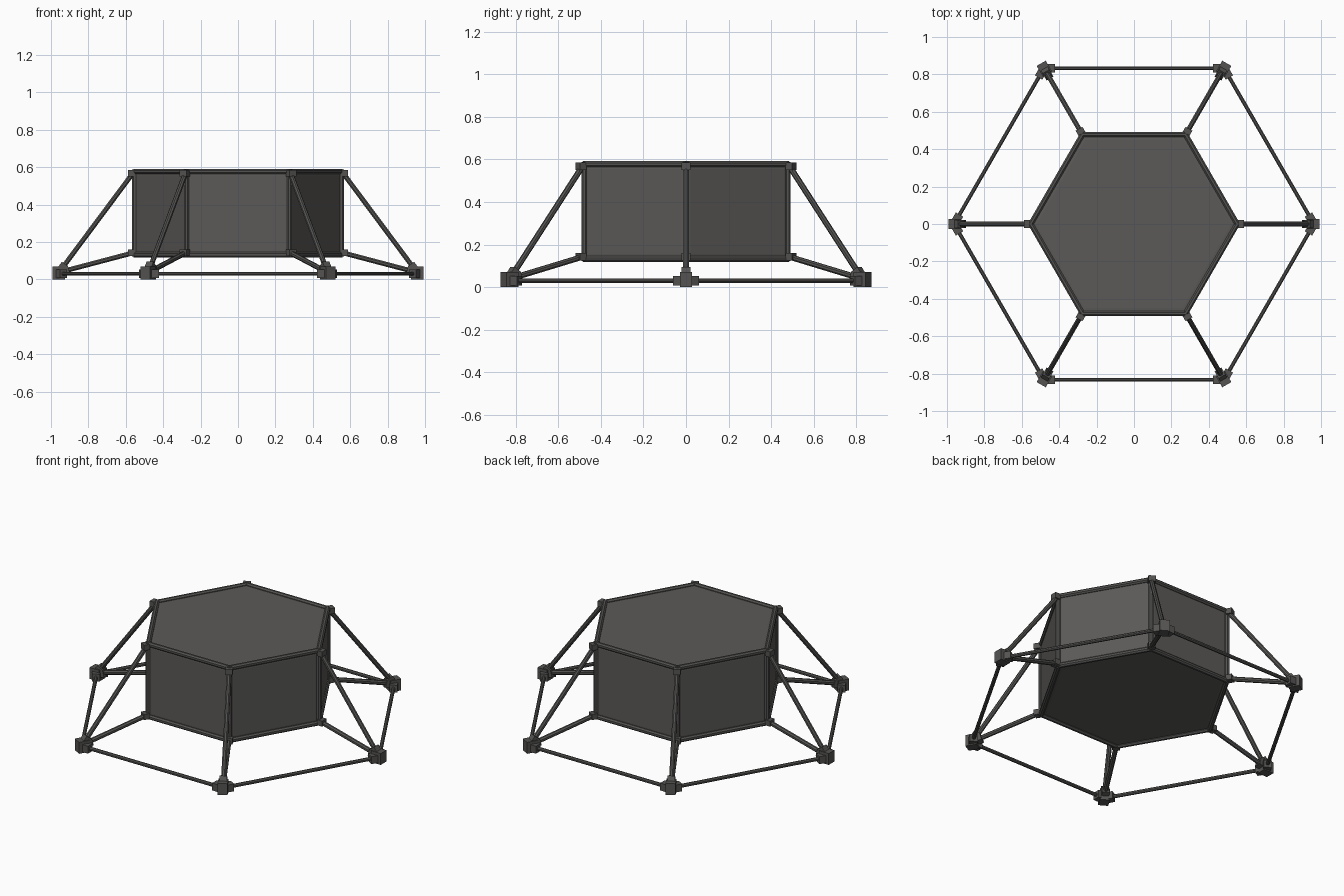
import bpy, bmesh, math
from mathutils import Vector, Matrix

if "Cube" in bpy.data.objects:
    bpy.data.objects.remove(bpy.data.objects["Cube"])


def material(name, c):
    m = bpy.data.materials.new(name)
    m.diffuse_color = (*c, 1)
    m.use_nodes = True
    m.node_tree.nodes["Principled BSDF"].inputs["Base Color"].default_value = m.diffuse_color
    return m


PANEL = material("charcoal panel", (0.105, 0.102, 0.097))
FRAME = material("dark metal frame", (0.09, 0.088, 0.085))


def finish(bm, name, mat):
    bmesh.ops.recalc_face_normals(bm, faces=bm.faces)
    me = bpy.data.meshes.new(name)
    bm.to_mesh(me)
    bm.free()
    ob = bpy.data.objects.new(name, me)
    bpy.context.collection.objects.link(ob)
    me.materials.append(mat)
    return ob


def polar(i, r, z):
    a = math.radians(60 * i)
    return Vector((r * math.cos(a), r * math.sin(a), z))


def rod(name, a, b, r, sides=8, mat=FRAME):
    bm = bmesh.new()
    d = b - a
    rot = d.to_track_quat('Z', 'Y').to_matrix().to_4x4()
    spin = Matrix.Rotation(math.pi / sides, 4, 'Z')
    bmesh.ops.create_cone(bm, cap_ends=True, segments=sides, radius1=r, radius2=r,
                          depth=d.length, matrix=Matrix.Translation((a + b) / 2) @ rot @ spin)
    ob = finish(bm, name, mat)
    if sides > 4:
        bpy.context.view_layer.objects.active = ob
        ob.select_set(True)
        bpy.ops.object.shade_smooth_by_angle()
        ob.select_set(False)
    return ob


def box(name, centre, size, turn):
    bm = bmesh.new()
    bmesh.ops.create_cube(bm, size=1, matrix=Matrix.Translation(centre)
                          @ Matrix.Rotation(turn, 4, 'Z') @ Matrix.Diagonal((*size, 1)))
    return finish(bm, name, FRAME)


# Hexagonal body with inset panels on every face
R, LOW, HIGH = 0.552, 0.132, 0.578
bm = bmesh.new()
bmesh.ops.create_cone(bm, cap_ends=True, segments=6, radius1=R, radius2=R, depth=HIGH - LOW,
                      matrix=Matrix.Translation((0, 0, (LOW + HIGH) / 2)) @ Matrix.Rotation(math.radians(30), 4, 'Z'))
# make sure a corner points along +x
v = max(bm.verts, key=lambda q: q.co.x).co
bmesh.ops.rotate(bm, verts=bm.verts, cent=(0, 0, 0), matrix=Matrix.Rotation(-math.atan2(v.y, v.x), 3, 'Z'))
bmesh.ops.inset_individual(bm, faces=bm.faces[:], thickness=0.032, depth=0.003)
finish(bm, "hexagonal_body", PANEL)

RING, RZ = 0.962, 0.03
for i in range(6):
    a = math.radians(60 * i)
    # Frame bars along the body edges
    for tag, z in (("lower", LOW), ("upper", HIGH)):
        rod(f"{tag}_frame_bar_{i}", polar(i, R, z), polar(i + 1, R, z), 0.015)
    rod(f"corner_post_{i}", polar(i, R, LOW - 0.01), polar(i, R, HIGH + 0.01), 0.015)

    # Foot node and ground ring bar
    foot = polar(i, RING, RZ)
    box(f"foot_node_{i}", polar(i, RING - 0.003, 0.035), (0.066, 0.056, 0.07), a)
    rod(f"ring_bar_{i}", foot, polar(i + 1, RING, RZ), 0.011)
    for side in (-1, 1):
        d = (polar(i + side, RING, RZ) - foot).normalized()
        rod(f"ring_socket_{i}_{side}", foot - d * 0.01, foot + d * 0.058, 0.032, 4)

    # Struts from the foot up to the body, with end sockets
    for tag, z, r in (("lower", 0.142, 0.014), ("upper", 0.568, 0.014)):
        top = polar(i, 0.562, z)
        base = polar(i, RING - 0.005, 0.038)
        rod(f"{tag}_strut_{i}", base, top, r)
        d = (top - base).normalized()
        rod(f"{tag}_foot_socket_{i}", base, base + d * 0.055, 0.03, 4)
        box(f"{tag}_joint_{i}", polar(i, 0.57, z), (0.036, 0.042, 0.034), a)
